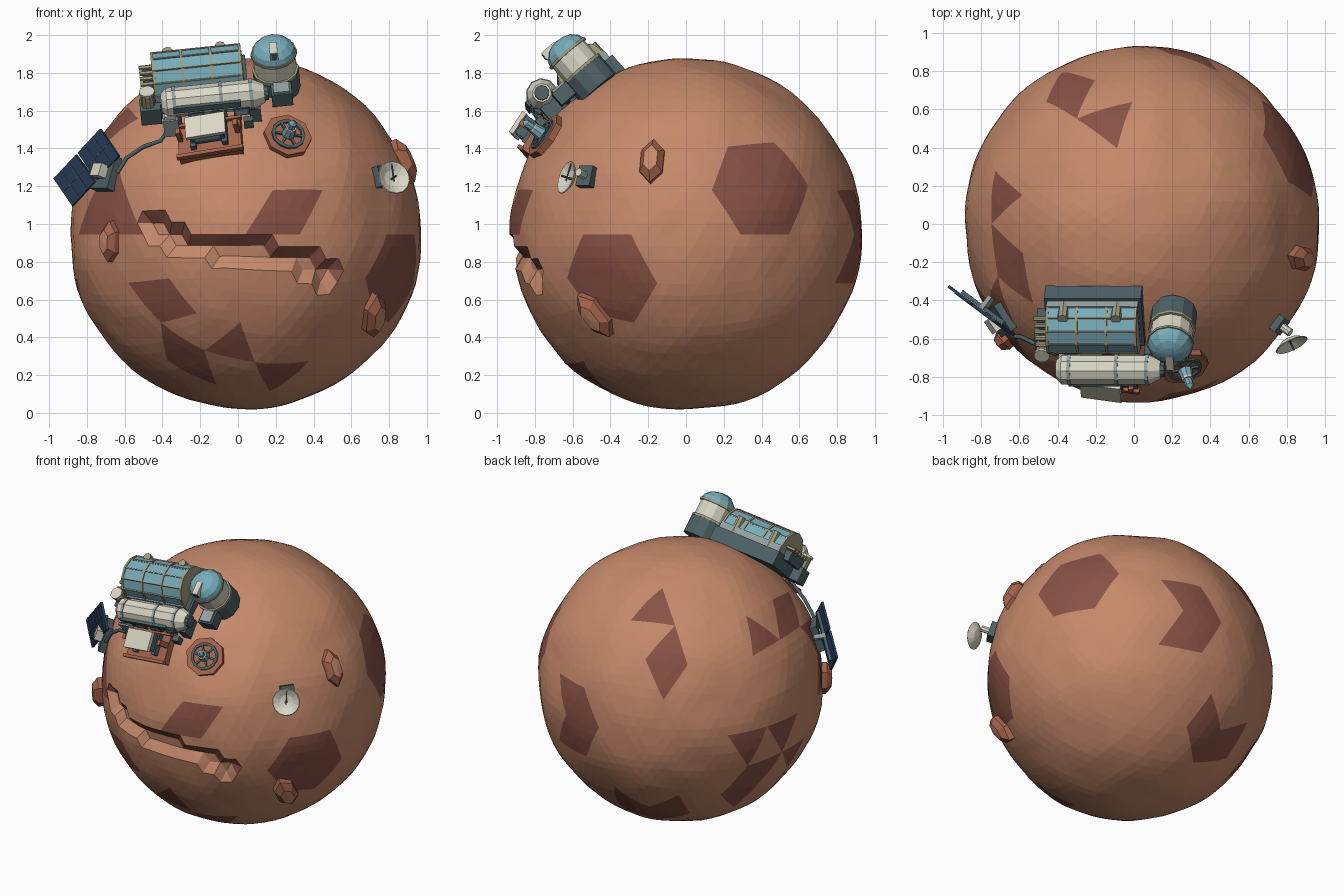
import bpy, bmesh, math
from mathutils import Vector, Matrix, noise, geometry
from mathutils.bvhtree import BVHTree

cube = bpy.data.objects.get("Cube")
if cube:
    bpy.data.objects.remove(cube)

C, R = Vector((.04, 0, .945)), .93
HALF = math.pi / 2


def material(name, *rgb):
    m = bpy.data.materials.new(name)
    m.use_nodes = True
    m.diffuse_color = (*rgb, 1)
    m.node_tree.nodes["Principled BSDF"].inputs["Base Color"].default_value = (*rgb, 1)
    return m


soil = material("orange soil", .56, .25, .145)
dark_soil = material("dark soil", .25, .085, .06)
rust = material("rust rock", .37, .125, .07)
cream = material("cream panel", .7, .68, .56)
grey = material("light grey", .3, .36, .36)
slate = material("slate metal", .075, .12, .13)
glass = material("blue glass", .19, .42, .5)
navy = material("solar navy", .02, .045, .1)
khaki = material("khaki metal", .36, .34, .22)


def finish(name, bm, mats, matrix=None):
    if matrix:
        bm.transform(matrix)
    mesh = bpy.data.meshes.new(name)
    bm.to_mesh(mesh)
    bm.free()
    for m in mats:
        mesh.materials.append(m)
    ob = bpy.data.objects.new(name, mesh)
    bpy.context.collection.objects.link(ob)
    return ob


def axes(origin, z, hint):
    """Frame with the given z axis and an x axis close to hint."""
    z = Vector(z).normalized()
    x = Vector(hint)
    x = (x - z * x.dot(z)).normalized()
    m = Matrix((x, z.cross(x), z)).transposed().to_4x4()
    m.translation = origin
    return m


def ground(direction, hint=(1, 0, 0)):
    d = Vector(direction).normalized()
    return axes(C + d * R, d, hint)


def at(frame, loc, axis="Z", scale=(1, 1, 1)):
    m = frame @ Matrix.Translation(loc)
    if axis == "X":
        m = m @ Matrix.Rotation(HALF, 4, "Y")
    if axis == "Y":
        m = m @ Matrix.Rotation(-HALF, 4, "X")
    return m @ Matrix.Diagonal((*scale, 1))


def box(name, frame, loc, size, mat):
    bm = bmesh.new()
    bmesh.ops.create_cube(bm, size=1)
    return finish(name, bm, [mat], at(frame, loc, scale=size))


def lathe(name, matrix, profile, sides, mat):
    bm = bmesh.new()
    vs = [bm.verts.new((r, 0, z)) for r, z in profile]
    es = [bm.edges.new(p) for p in zip(vs, vs[1:])]
    bmesh.ops.spin(bm, geom=vs + es, cent=(0, 0, 0), axis=(0, 0, 1),
                   angle=2 * math.pi, steps=sides, use_merge=True)
    bmesh.ops.remove_doubles(bm, verts=bm.verts, dist=1e-5)
    bmesh.ops.recalc_face_normals(bm, faces=bm.faces)
    return finish(name, bm, [mat], matrix)


def drum(name, matrix, r, h, mat, sides=12):
    return lathe(name, matrix, [(0, 0), (r, 0), (r, h), (0, h)], sides, mat)


# Planet: dark patches follow the faces of a coarse icosphere
coarse = bmesh.new()
bmesh.ops.create_icosphere(coarse, subdivisions=3, radius=1)
coarse.faces.ensure_lookup_table()
tree = BVHTree.FromBMesh(coarse)


def coarse_face(d):
    return tree.ray_cast(Vector(), Vector(d).normalized())[2]


fans = [(.87, .434, .232), (.862, -.425, -.276)]
spots = [(-.55, -.75, -.34), (-.41, -.79, -.44), (-.38, -.7, -.58), (-.23, -.7, -.66),
         (-.1, -.79, -.58), (.15, -.97, .09), (.3, -.92, .18), (.28, -.58, -.75),
         (-.74, .17, .64), (-.82, .09, .55), (-.82, -.09, .55), (-.72, -.34, .59),
         (-.79, -.4, .44), (-.74, -.54, .36), (-.78, -.57, .18), (-.69, -.7, .09),
         (-.87, -.44, .09), (-.28, .58, .75), (-.4, .64, .64), (-.34, .75, .54),
         (-.41, .8, .4), (.3, .92, .18), (.15, .97, .09), (.15, .97, -.08),
         (.3, .93, -.15), (-.1, .79, -.58), (-.23, .7, -.66), (-.38, .7, -.58),
         (-.18, .57, -.78), (-.87, .43, -.09), (-.95, .2, -.1), (-.88, .25, -.35),
         (-.8, .38, -.45), (-.93, 0, -.3), (-.79, .28, -.55)]
patches = {coarse_face(s) for s in spots}
for f in fans:
    v = min(coarse.verts, key=lambda q: (q.co - Vector(f)).length)
    patches |= {face.index for face in v.link_faces}

canyon = [Vector(p) for p in ((-.48, 1), (-.32, .89), (0, .85), (.3, .81), (.47, .73))]


def canyon_gap(p):
    """Distance to the canyon line and signed height over it."""
    q, best = Vector((p.x, p.z)), (9, 0)
    for a, b in zip(canyon, canyon[1:]):
        on, t = geometry.intersect_point_line(q, a, b)
        on = a.lerp(b, min(max(t, 0), 1))
        best = min(best, ((q - on).length, q.y - on.y))
    return best if p.y < 0 else (9, 0)


bm = bmesh.new()
bmesh.ops.create_icosphere(bm, subdivisions=5, radius=1)
sunk = set()
for f in bm.faces:
    f.material_index = int(coarse_face(f.calc_center_median()) in patches)
for v in bm.verts:
    d = v.co.normalized()
    p = C + d * R
    r = R + .016 * noise.noise(d * 2.6) + .006 * noise.noise(d * 6)
    if canyon_gap(p)[0] < .05:
        sunk.add(v.index)
        r -= .05
    v.co = C + d * r
for f in bm.faces:
    n = sum(v.index in sunk for v in f.verts)
    if 0 < n < 3:
        f.material_index = 1 if canyon_gap(f.calc_center_median())[1] > 0 else 0
finish("planet", bm, [soil, dark_soil])
coarse.free()

# Boulders
for d, hint, w, l in (((-.76, -.64, -.04), (.15, 0, 1), .06, .11),
                      ((.73, -.52, -.46), (-.2, .7, -.7), .075, .14),
                      ((.93, -.2, .43), (0, 0, 1), .07, .125)):
    m = at(ground(d, hint), (0, 0, 0), scale=(l, w, 1))
    lathe("boulder_side", m, [(1, -.04), (1, .02), (.6, .055)], 6, rust)
    lathe("boulder_top", m, [(.6, .055), (0, .06)], 6, soil)

base = ground((-.08, -.66, .75), (1, 0, .1))

# Greenhouse
box("greenhouse_plinth", base, (-.16, .165, -.01), (.51, .33, .1), slate)
box("greenhouse_wall", base, (-.16, .165, .06), (.48, .295, .05), grey)
drum("greenhouse_roof", at(base, (-.395, .165, .077), "X"), .14, .47, glass)
for i in range(4):
    drum("greenhouse_rib", at(base, (-.402 + i * .155, .165, .077), "X"), .146, .014, khaki)
for ang in (-60, -30, 0, 30, 60):
    s, c = math.sin(math.radians(ang)), math.cos(math.radians(ang))
    box("greenhouse_rail", base, (-.16, .165 + .141 * s, .077 + .141 * c), (.47, .008, .008), khaki)
for a in (-.31, -.03):
    drum("roof_clamp", at(base, (a, .29, .05)), .028, .11, khaki, 8)
for i in range(5):
    drum("end_pipe", at(base, (-.47, .06 + i * .045, .1), "X"), .013, .09, khaki, 6)
box("pipe_block", base, (-.43, .14, .05), (.05, .2, .07), slate)

# Habitat tube
lathe("habitat", at(base, (-.37, -.09, .125), "X"),
      [(0, 0), (.05, 0), (.08, .03), (.08, .49), (.05, .55), (0, .55)], 10, cream)
for a in (-.31, -.06, .1):
    drum("habitat_band", at(base, (a, -.09, .125), "X"), .085, .018, grey, 10)
drum("habitat_hatch", at(base, (.17, -.09, .125), "X"), .04, .03, slate, 10)
box("habitat_duct", base, (-.13, -.165, .14), (.36, .03, .035), slate)
for a in (-.19, -.07, .05):
    box("habitat_window_frame", base, (a, -.15, .08), (.085, .04, .05), slate)
    box("habitat_window", base, (a, -.171, .08), (.06, .006, .03), glass)
for a in (-.3, -.1, .12):
    box("habitat_foot", base, (a, -.09, .02), (.06, .12, .1), slate)
box("power_box", base, (-.33, -.14, .02), (.08, .08, .11), grey)
box("power_box_lid", base, (-.33, -.14, .085), (.06, .06, .025), cream)

# Supply tank
box("tank_stand", base, (-.43, .01, -.01), (.11, .1, .1), slate)
drum("tank", at(base, (-.44, .01, .03)), .036, .09, khaki, 10)
drum("tank_cap", at(base, (-.44, .01, .12)), .042, .015, cream, 10)

# Observatory tower
tower = at(base, (.25, .147, 0))
drum("tower_base", at(tower, (0, 0, -.06)), .122, .13, slate)
drum("tower_wall", at(tower, (0, 0, .07)), .112, .11, cream)
for z in (.065, .18):
    drum("tower_ring", at(tower, (0, 0, z)), .124, .015, khaki)
lathe("tower_dome", at(tower, (0, 0, .195)),
      [(.118, 0), (.108, .03), (.078, .06), (.04, .075), (0, .08)], 12, glass)
box("dome_slit", tower, (0, -.06, .255), (.042, .09, .05), cream)
box("dome_slit_end", tower, (0, -.107, .255), (.03, .006, .035), slate)
box("airlock", tower, (.02, -.16, .035), (.11, .1, .08), slate)
box("airlock_roof", tower, (.02, -.16, .08), (.085, .08, .015), grey)
box("airlock_step", base, (.08, -.19, .02), (.05, .04, .05), slate)

# Rover on its tray
tray = ground((-.195, -.81, .52), (1, 0, .07))
box("tray", tray, (0, 0, 0), (.34, .2, .07), rust)
for s in (-1, 1):
    box("tray_edge", tray, (0, s * .095, .04), (.36, .02, .03), rust)
    box("tray_post", tray, (s * .155, .02, .07), (.025, .035, .1), rust)
    box("rover_track", tray, (s * .085, .01, .05), (.03, .14, .04), slate)
box("rover_body", tray, (0, .015, .09), (.18, .11, .07), slate)
box("rover_window", tray, (0, -.042, .095), (.14, .006, .035), glass)
box("rover_roof", tray, (0, .01, .14), (.215, .13, .025), cream)

# Launch pad with rocket
pad = ground((.235, -.79, .55))
drum("pad", at(pad, (0, 0, -.04)), .13, .06, rust, 8)
lathe("pad_ring", at(pad, (0, 0, .02)),
      [(.075, 0), (.075, .012), (.092, .012), (.092, 0)], 12, slate)
for k in range(3):
    m = pad @ Matrix.Rotation(k * math.pi / 3, 4, "Z")
    box("pad_spoke", m, (0, 0, .026), (.16, .012, .012), slate)
lathe("rocket", at(pad, (0, 0, .03)),
      [(0, 0), (.038, 0), (.03, .05), (.022, .06), (.022, .1), (0, .125)], 8, glass)
drum("rocket_collar", at(pad, (0, 0, .08)), .03, .012, cream, 8)

# Dish antenna
stand = ground((.78, -.57, .33), (0, 0, 1))
box("dish_base", stand, (0, 0, .01), (.11, .09, .05), slate)
drum("dish_mast", at(stand, (0, 0, .02)), .022, .07, cream, 8)
dish = axes((.81, -.6, 1.235), (.4, -.85, .3), (0, 0, 1))
lathe("dish", dish, [(0, 0), (.05, .01), (.092, .038), (.088, .042), (.045, .016), (0, .006)], 14, cream)
drum("dish_feed", dish, .006, .07, slate, 6)
box("dish_arm", dish, (.03, 0, .035), (.1, .006, .006), slate)

# Solar array
mount = ground((-.78, -.53, .34), (0, 0, 1))
box("solar_base", mount, (0, 0, .015), (.18, .16, .05), slate)
box("solar_hub", mount, (0, 0, .06), (.07, .08, .06), cream)
h, up = Vector((.8, -.6, 0)), Vector((0, 0, 1))
long_axis = h * .76 + up * .65
array = axes((-.8, -.455, 1.3), (-.6, -.8, 0), long_axis)
box("solar_spar", array, (0, 0, -.02), (.36, .02, .02), slate)
box("solar_arm", array, (0, 0, -.05), (.03, .03, .08), grey)
for s in (-1, 1):
    box("solar_panel", array, (s * .105, 0, 0), (.195, .19, .016), navy)
    for k in (-1, 1):
        box("panel_line", array, (s * .105 + k * .035, 0, .009), (.004, .19, .004), slate)
    box("panel_line", array, (s * .105, 0, .009), (.195, .004, .004), slate)

# Power cable lying on the ground
curve = bpy.data.curves.new("power_cable", "CURVE")
curve.dimensions = "3D"
curve.bevel_depth, curve.bevel_resolution = .012, 1
path = [(-.64, 1.27), (-.59, 1.35), (-.5, 1.41), (-.41, 1.44), (-.36, 1.51)]
line = curve.splines.new("POLY")
line.points.add(len(path) - 1)
for p, (x, z) in zip(line.points, path):
    y = -math.sqrt((R + .025) ** 2 - (x - C.x) ** 2 - (z - C.z) ** 2)
    p.co = (x, y, z, 1)
curve.materials.append(slate)
bpy.context.collection.objects.link(bpy.data.objects.new("power_cable", curve))
